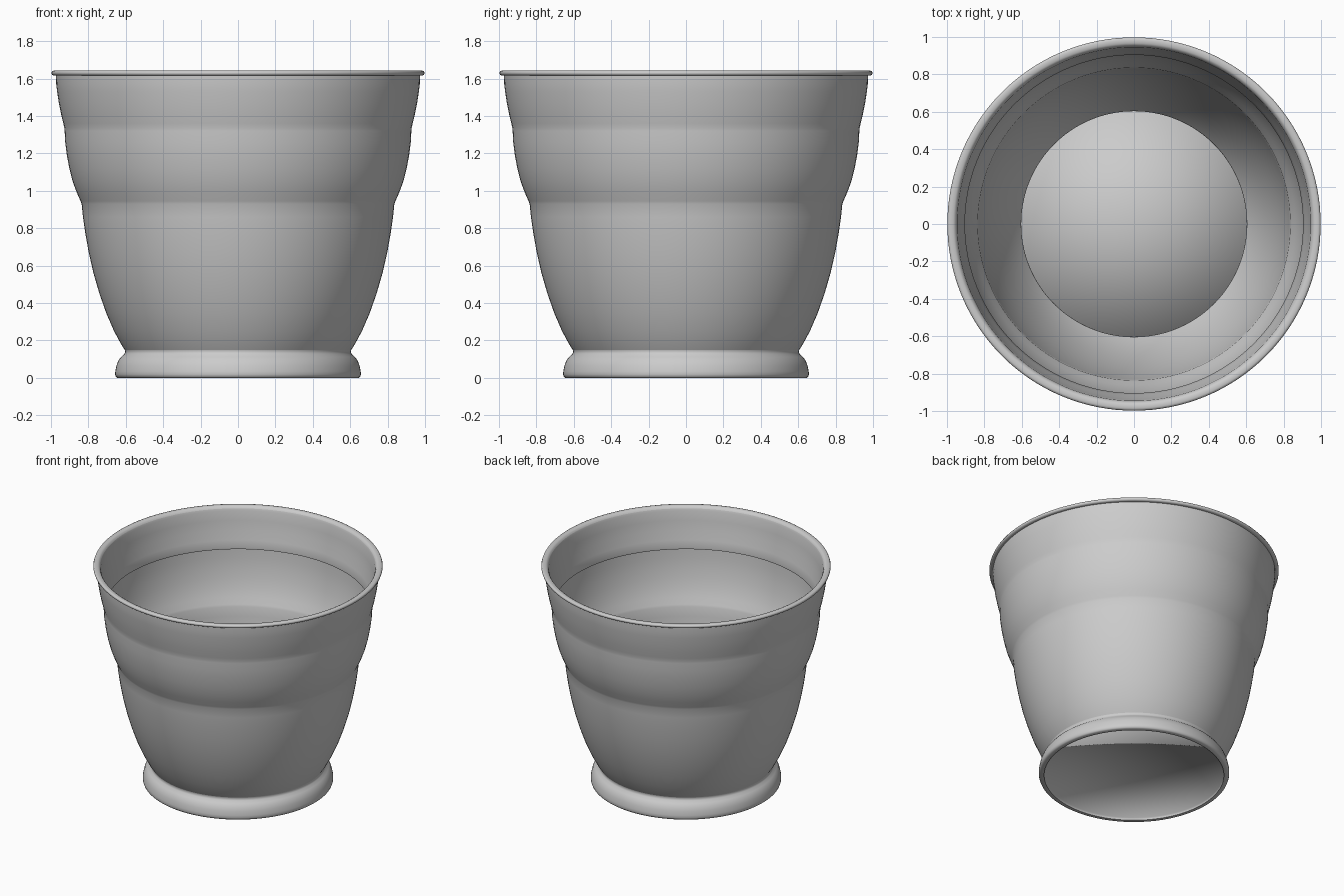
import bpy, bmesh, math

SEG = 128


def lathe(name, profile, sharp=None):
    """Revolve (radius, height) points around z; radius 0 becomes a pole."""
    bm = bmesh.new()
    rings = []
    for r, z in profile:
        n = SEG if r > 0 else 1
        ring = [bm.verts.new((r * math.cos(2 * math.pi * j / SEG),
                              r * math.sin(2 * math.pi * j / SEG), z)) for j in range(n)]
        rings.append(ring * (SEG // n))
    for a, b in zip(rings, rings[1:]):
        for j in range(SEG):
            k = (j + 1) % SEG
            corners = list(dict.fromkeys((a[j], b[j], b[k], a[k])))
            bm.faces.new(corners).smooth = True
    me = bpy.data.meshes.new(name)
    bm.to_mesh(me)
    bm.free()
    if sharp:
        me.set_sharp_from_angle(angle=math.radians(sharp))
    ob = bpy.data.objects.new(name, me)
    bpy.context.collection.objects.link(ob)
    return ob


# Inner collar: second layer from the rim down to the upper step
lathe("inner_collar", [(0.927, 1.33), (0.906, 1.335), (0.904, 1.345), (0.915, 1.40),
                       (0.928, 1.47), (0.939, 1.54), (0.945, 1.61), (0.950, 1.625)], 40)

# Rolled rim, rounded outside
lathe("rim", [(0.950, 1.625), (0.956, 1.635), (0.966, 1.641), (0.985, 1.642), (0.994, 1.639),
              (0.998, 1.630), (0.995, 1.621), (0.987, 1.616), (0.973, 1.616)], 50)

# Thin tapered wall in three stepped tiers
lathe("cup_wall", [(0.973, 1.616), (0.972, 1.57), (0.967, 1.53), (0.958, 1.47), (0.946, 1.41),
                   (0.934, 1.36), (0.928, 1.335), (0.927, 1.32), (0.924, 1.26), (0.915, 1.19),
                   (0.902, 1.12), (0.884, 1.05), (0.862, 0.99), (0.842, 0.945), (0.836, 0.93),
                   (0.829, 0.86), (0.816, 0.77), (0.798, 0.67), (0.773, 0.56), (0.741, 0.45),
                   (0.704, 0.345), (0.663, 0.25), (0.625, 0.18), (0.606, 0.15)], 40)

# Flared foot with a narrow base edge
lathe("foot", [(0.606, 0.15), (0.603, 0.14), (0.608, 0.127), (0.625, 0.112), (0.641, 0.09),
               (0.650, 0.065), (0.656, 0.035), (0.657, 0.018), (0.653, 0.006), (0.645, 0.0),
               (0.62, 0.0)], 50)

# Floor disc with a short rim, shaded smooth across the edge
lathe("floor", [(0.0, 0.02), (0.62, 0.02), (0.62, 0.0)])
